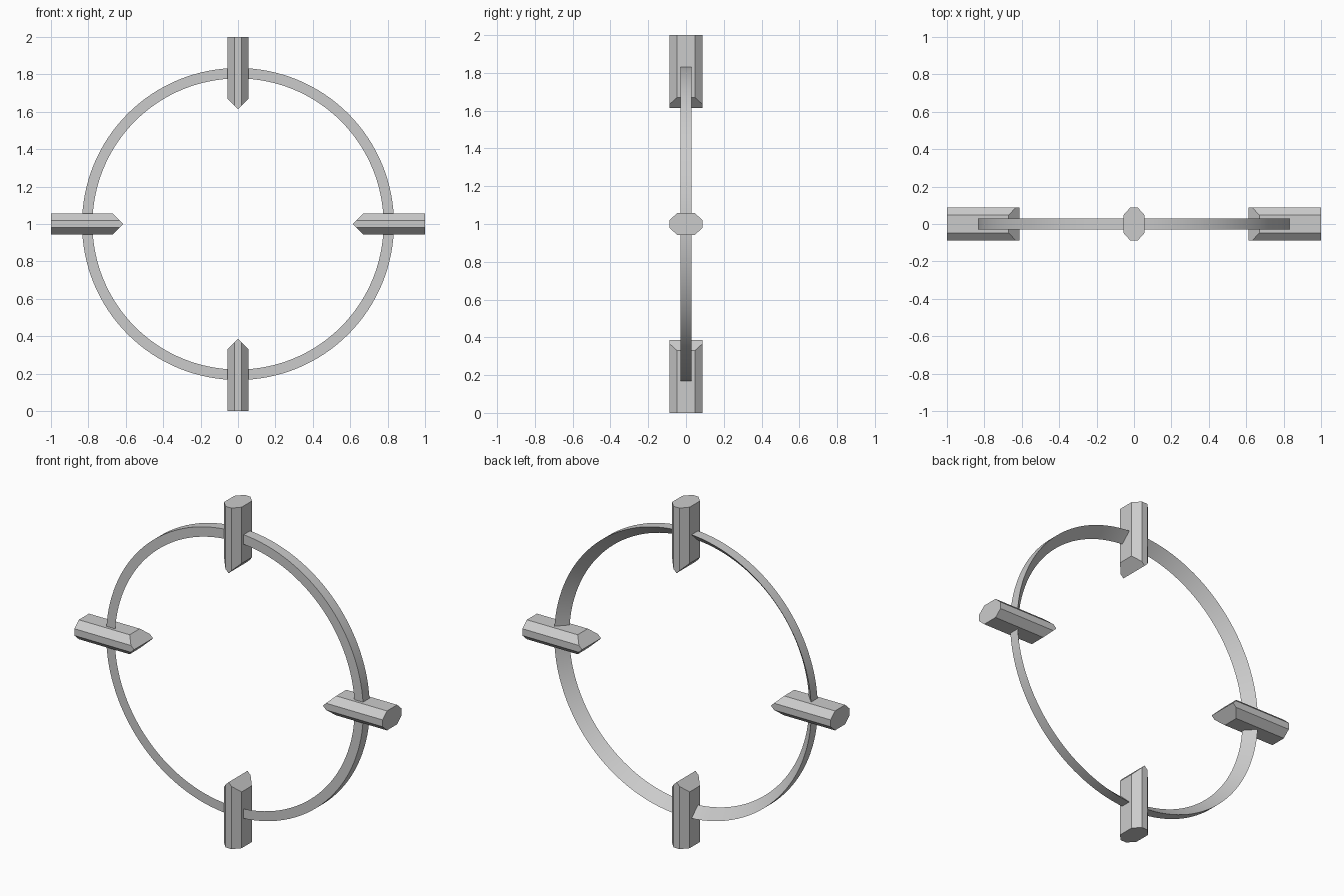
import bpy
import bmesh
from math import cos, sin, pi, radians
from mathutils import Matrix, Vector

cube = bpy.data.objects.get("Cube")
if cube:
    bpy.data.objects.remove(cube, do_unlink=True)

grey = bpy.data.materials.new("light grey")
grey.use_nodes = True
colour = (0.6, 0.6, 0.6, 1)
grey.diffuse_color = colour
grey.node_tree.nodes["Principled BSDF"].inputs["Base Color"].default_value = colour

CENTRE = Vector((0, 0, 1))


def add_object(name, bm):
    bmesh.ops.recalc_face_normals(bm, faces=bm.faces)
    mesh = bpy.data.meshes.new(name)
    bm.to_mesh(mesh)
    bm.free()
    mesh.materials.append(grey)
    obj = bpy.data.objects.new(name, mesh)
    bpy.context.collection.objects.link(obj)
    return obj


# Ring: triangular section with flat front, round rim and sloping inner back
def make_ring(outer=0.834, inner=0.778, half=0.03, segments=128):
    bm = bmesh.new()
    section = [(inner, -half), (outer, -half), (outer, half)]
    loops = []
    for i in range(segments):
        a = 2 * pi * i / segments
        loops.append([bm.verts.new(CENTRE + Vector((r * cos(a), y, r * sin(a))))
                      for r, y in section])
    for i, a in enumerate(loops):
        b = loops[(i + 1) % segments]
        for j in range(3):
            k = (j + 1) % 3
            bm.faces.new((a[j], a[k], b[k], b[j]))
    return add_object("ring", bm)


# Pointer: eight-sided bar whose inner end is cut to a wedge
def make_pointer(name, turn, tip=0.613, end=1.0):
    bm = bmesh.new()
    w, d, wf, df = 0.057, 0.088, 0.02, 0.047
    outline = [(w, -df), (w, df), (wf, d), (-wf, d),
               (-w, df), (-w, -df), (-wf, -d), (wf, -d)]
    base = bm.faces.new([bm.verts.new((x, y, tip)) for x, y in outline])
    top = bmesh.ops.extrude_face_region(bm, geom=[base])["geom"]
    bmesh.ops.translate(bm, vec=(0, 0, end - tip),
                        verts=[v for v in top if isinstance(v, bmesh.types.BMVert)])
    if base.is_valid:
        bm.faces.remove(base)
    bm.verts.ensure_lookup_table()
    bottom = [e for e in bm.edges if all(v.co.z < tip + 0.001 for v in e.verts)]
    bmesh.ops.holes_fill(bm, edges=bottom, sides=0)
    for side in (-1, 1):
        geom = bm.verts[:] + bm.edges[:] + bm.faces[:]
        cut = bmesh.ops.bisect_plane(bm, geom=geom, plane_co=(0, 0, tip),
                                     plane_no=(side, 0, -1), clear_outer=True)
        edges = [e for e in cut["geom_cut"] if isinstance(e, bmesh.types.BMEdge)]
        bmesh.ops.holes_fill(bm, edges=[e for e in bm.edges if e.is_boundary] or edges,
                             sides=0)
    bmesh.ops.remove_doubles(bm, verts=bm.verts, dist=0.0001)
    bm.transform(Matrix.Translation(CENTRE) @ Matrix.Rotation(turn, 4, "Y"))
    return add_object(name, bm)


ring = make_ring()
for i, side in enumerate(("top", "left", "bottom", "right")):
    make_pointer(side + "_pointer", i * pi / 2)

# Smooth the round ring, keeping its three rims sharp
bpy.ops.object.select_all(action="DESELECT")
ring.select_set(True)
bpy.context.view_layer.objects.active = ring
bpy.ops.object.shade_smooth_by_angle(angle=radians(30))
